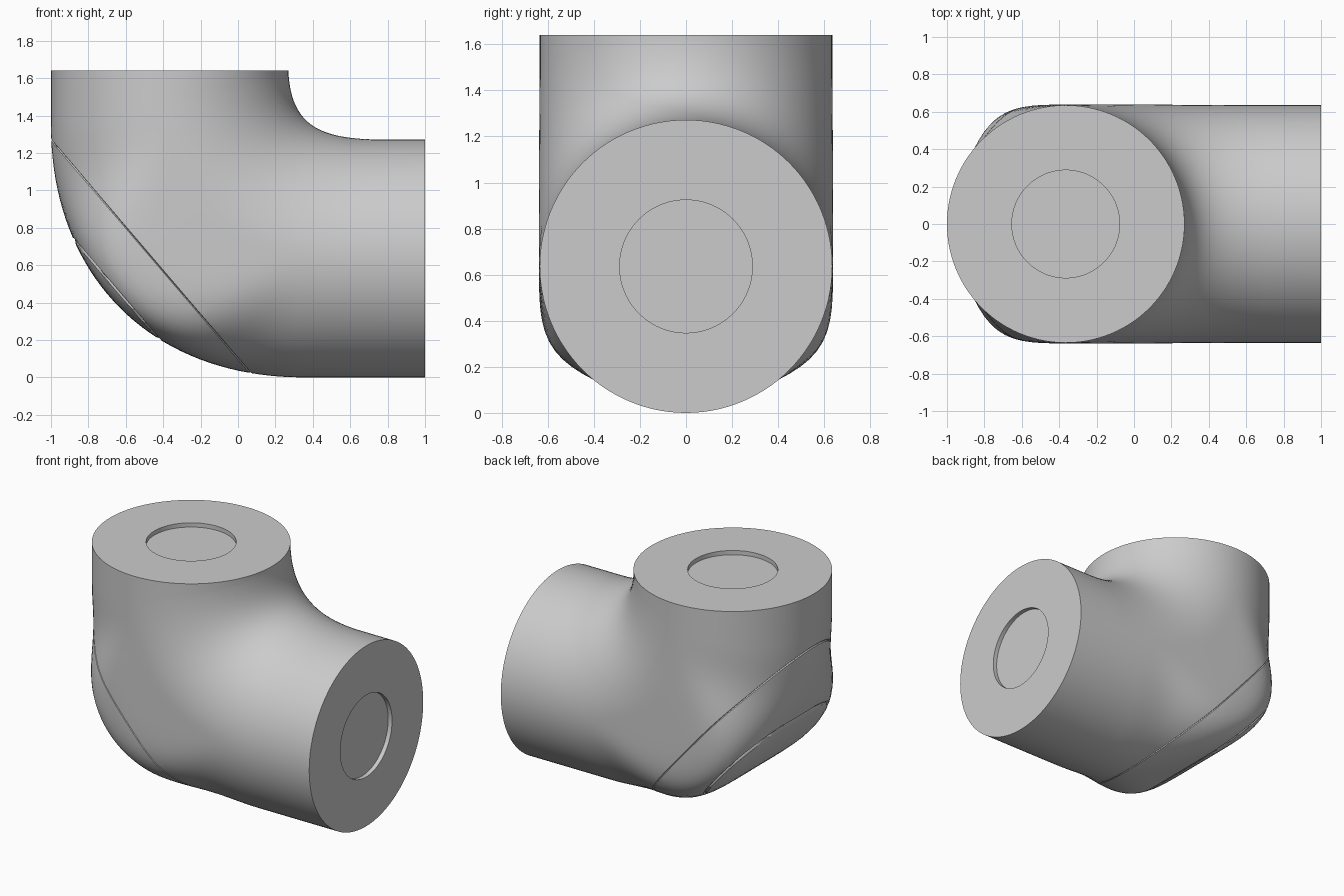
import bpy
import bmesh
import math
from mathutils import Vector

cube = bpy.data.objects.get("Cube")
if cube:
    bpy.data.objects.remove(cube, do_unlink=True)

SEGMENTS = 112
STEPS = 40
RADIUS = 0.635
RECESS = 0.288 / RADIUS
DEPTH = 0.03


def point(x, z):
    return Vector((x, 0, z))


def bezier(p, t):
    s = 1 - t
    return p[0] * s**3 + p[1] * 3 * s * s * t + p[2] * 3 * s * t * t + p[3] * t**3


def add_ring(bm, outer, inner, scale=1.0, shift=Vector(), width=RADIUS, power=2):
    """Section between the profiles; a higher power squares off its outer half."""
    centre = (outer + inner) / 2 + shift
    half = (outer - inner) / 2 * scale
    ring = []
    for i in range(SEGMENTS):
        a = math.tau * i / SEGMENTS
        c, s = math.cos(a), math.sin(a)
        n = power if c > 0 else 2
        r = (abs(c)**n + abs(s)**n)**(-1 / n)
        ring.append(bm.verts.new(centre + half * c * r + Vector((0, width * scale * s * r, 0))))
    return ring


def cut_groove(bm, at, half_width, depth):
    """Score a thin V-shaped seam along a slanted plane."""
    normal = Vector((-0.76, 0, -0.65)).normalized()
    for offset in (-half_width, half_width, 0):
        geom = bm.verts[:] + bm.edges[:] + bm.faces[:]
        cut = bmesh.ops.bisect_plane(bm, geom=geom, dist=1e-5,
                                     plane_co=at + normal * offset, plane_no=normal)
    bm.normal_update()
    valley = [v for v in cut["geom_cut"] if isinstance(v, bmesh.types.BMVert)]
    moves = [(v, v.normal.copy()) for v in valley]
    for v, n in moves:
        v.co -= n * depth


# Profiles of the outer heel and the inner throat of the bend
heel = [point(-1, 1.35), point(-1, 0.537), point(-0.463, 0), point(0.35, 0)]
throat = [point(0.27, 1.62), point(0.29, 1.36), point(0.42, 1.275), point(0.75, 1.272)]
top = (point(-1, 1.64), point(0.27, 1.64))
side = (point(1, 0), point(1, 1.272))
down, left = Vector((0, 0, -DEPTH)), Vector((-DEPTH, 0, 0))

bm = bmesh.new()

# Top opening with its shallow round recess
rings = [add_ring(bm, *top, RECESS, down), add_ring(bm, *top, RECESS), add_ring(bm, *top)]
# Swept bend, with a broad flattened heel
for k in range(STEPS + 1):
    t = k / STEPS
    bend = math.sin(math.pi * t)
    rings.append(add_ring(bm, bezier(heel, t), bezier(throat, t),
                          width=RADIUS + 0.004 * bend, power=2 + 4.5 * bend**4))
# Side opening with its recess
rings += [add_ring(bm, *side), add_ring(bm, *side, RECESS), add_ring(bm, *side, RECESS, left)]

for a, b in zip(rings, rings[1:]):
    for i in range(SEGMENTS):
        j = (i + 1) % SEGMENTS
        bm.faces.new((a[i], a[j], b[j], b[i]))
bm.faces.new(rings[0])
bm.faces.new(rings[-1])
bmesh.ops.recalc_face_normals(bm, faces=bm.faces[:])

# Slanted seams around the heel
cut_groove(bm, point(-0.47, 0.65), 0.004, 0.006)
cut_groove(bm, point(-0.655, 0.475), 0.006, 0.009)

mesh = bpy.data.meshes.new("pipe_elbow")
bm.to_mesh(mesh)
bm.free()
elbow = bpy.data.objects.new("pipe_elbow", mesh)
bpy.context.collection.objects.link(elbow)

# Plain grey finish
grey = bpy.data.materials.new("light_grey")
grey.use_nodes = True
colour = (0.6, 0.6, 0.6, 1)
grey.diffuse_color = colour
grey.node_tree.nodes["Principled BSDF"].inputs["Base Color"].default_value = colour
mesh.materials.append(grey)

bpy.ops.object.select_all(action="DESELECT")
elbow.select_set(True)
bpy.context.view_layer.objects.active = elbow
bpy.ops.object.shade_smooth_by_angle(angle=math.radians(30))
